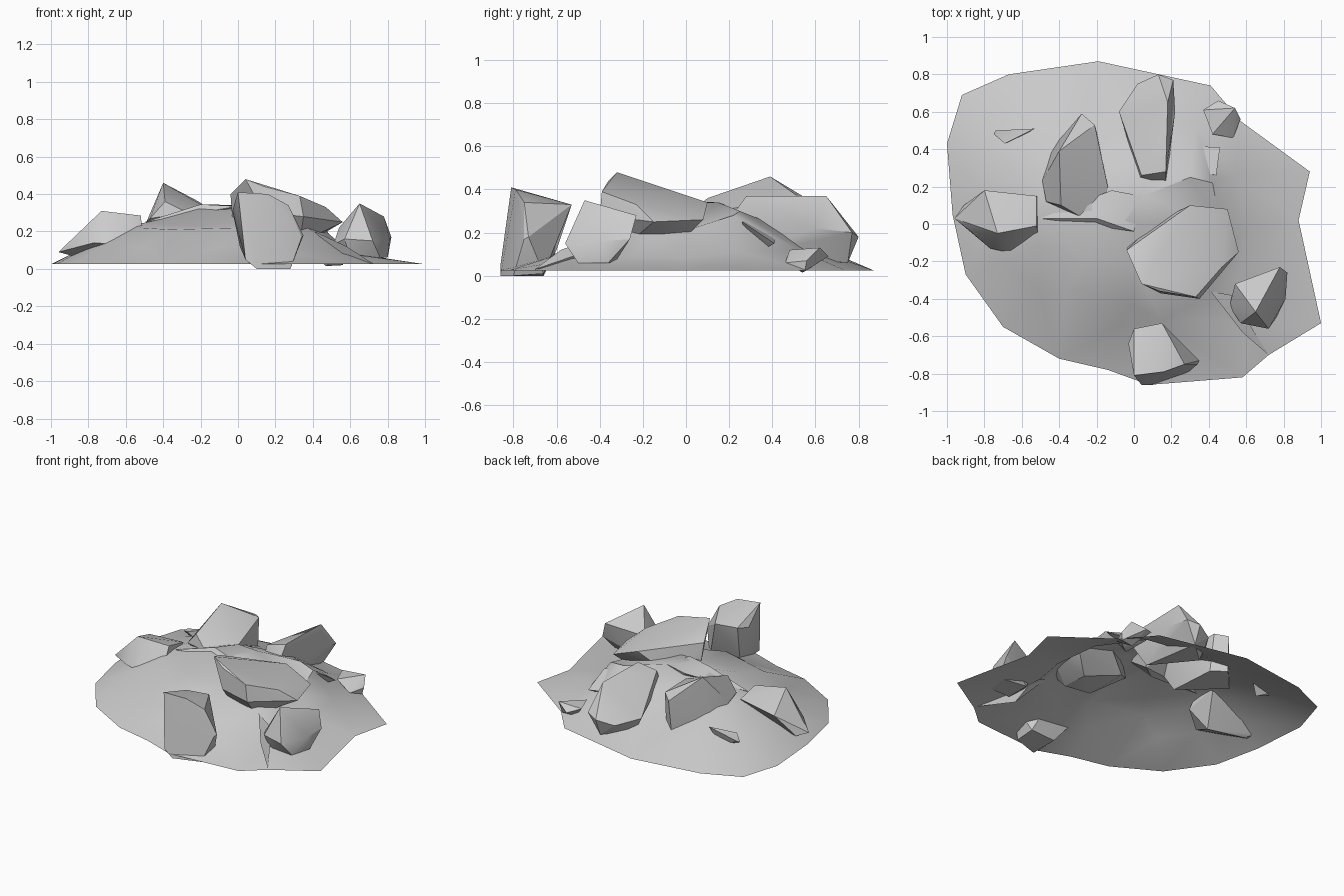
import bpy, bmesh, math
from mathutils import Vector
from mathutils.geometry import delaunay_2d_cdt


def finish(name, bm, angle):
    me = bpy.data.meshes.new(name)
    bm.normal_update()
    bm.to_mesh(me)
    bm.free()
    ob = bpy.data.objects.new(name, me)
    bpy.context.collection.objects.link(ob)
    bpy.ops.object.select_all(action='DESELECT')
    ob.select_set(True)
    bpy.context.view_layer.objects.active = ob
    bpy.ops.object.shade_smooth_by_angle(angle=math.radians(angle))
    return ob


def rock(name, *corners):
    """Angular boulder: convex hull of its corner points."""
    bm = bmesh.new()
    for c in corners:
        bm.verts.new(c)
    bmesh.ops.convex_hull(bm, input=bm.verts)
    loose = [v for v in bm.verts if not v.link_faces]
    bmesh.ops.delete(bm, geom=loose, context='VERTS')
    bmesh.ops.recalc_face_normals(bm, faces=bm.faces)
    return finish(name, bm, 28)


# Mound: open-bottomed earth shell, flat rim outline and raised inner points
rim = [(-1, .43), (-.92, .69), (-.67, .80), (-.19, .87), (.41, .74), (.57, .55),
       (.94, .28), (.88, .02), (1, -.53), (.72, -.70), (.58, -.82), (.08, -.86),
       (-.14, -.78), (-.40, -.72), (-.70, -.55), (-.90, -.27), (-.97, .05)]
ridge = [(-.57, .03, .235), (-.48, .03, .25), (-.2, .04, .335), (0, .01, .34),
         (.05, .15, .34), (-.42, .3, .26), (-.13, .3, .27), (.1, .4, .24),
         (.3, .25, .30), (.42, .22, .28), (.46, 0, .21), (.3, -.25, .26), (.42, -.36, .19)]
ledge = [(-.36, -.34, .21), (-.25, -.2, .23), (0, -.2, .25), (.07, -.35, .24),
         (0, -.43, .22)]
slopes = [(.54, .26, .11), (.61, -.02, .08), (-.25, .63, .11), (-.03, .55, .14),
          (-.7, .42, .14), (-.75, .06, .15), (.15, -.52, .12), (-.1, -.55, .12),
          (-.5, -.37, .12), (-.52, -.12, .22), (.6, -.53, .08), (.56, -.25, .09),
          (.33, .52, .12), (-.45, .6, .14), (-.68, -.2, .14), (.46, -.17, .19)]
pts = [Vector((x, y, .025)) for x, y in rim] + [Vector(p) for p in ridge + ledge + slopes]
n = len(rim)
creases = [(n + i, n + i + 1) for i in (0, 1, 2, 3, 13, 14, 15, 16)]
edges = [(i, (i + 1) % n) for i in range(n)] + creases
res = delaunay_2d_cdt([p.xy for p in pts], edges, [], 1, 1e-5)
bm = bmesh.new()
vs = [bm.verts.new((co.x, co.y, pts[o[0]].z if o else .025)) for co, o in zip(res[0], res[3])]
for f in res[2]:
    face = bm.faces.new([vs[i] for i in f])
    face.normal_update()
    if face.normal.z < 0:
        face.normal_flip()
finish("mound", bm, 35)

# Slab tilted over the crest
rock("top_slab", (.04, -.32, .48), (.14, -.36, .44), (.33, -.39, .39), (.47, -.23, .33),
     (.56, -.15, .25), (.50, .08, .26), (.30, .10, .34), (-.04, -.14, .40),
     (-.03, -.12, .26), (.14, -.37, .30), (.35, -.40, .28), (.46, .02, .20),
     (.1, 0, .18), (.15, -.25, .14), (.33, -.28, .14), (.34, -.08, .12))

# Cap stone along the crest
rock("crest_stone", (-.5, .03, .25), (-.2, .03, .345), (0, -.04, .335), (.04, .15, .34),
     (-.12, .18, .33), (-.1, .05, .22), (0, .12, .22))

# Upright boulder at the front
rock("front_boulder", (0, -.81, .41), (.16, -.79, .40), (.27, -.75, .34), (.15, -.53, .33),
     (0, -.56, .33), (-.03, -.64, .31), (.35, -.73, .18), (.34, -.75, .17),
     (.28, -.80, 0), (.10, -.86, 0), (.04, -.86, .05), (.1, -.66, 0), (.28, -.66, .01),
     (.01, -.6, .12))

# Boulder on the right slope
rock("right_boulder", (.65, -.47, .35), (.54, -.32, .22), (.78, -.23, .28), (.82, -.26, .17),
     (.81, -.40, .16), (.72, -.56, .15), (.57, -.53, .16), (.51, -.44, .13),
     (.80, -.36, .06), (.6, -.5, .06), (.76, -.5, .06), (.6, -.33, .06))

# Boulder on the left slope
rock("left_boulder", (-.73, -.05, .31), (-.52, -.01, .285), (-.52, .15, .25), (-.8, .18, .22),
     (-.91, .1, .08), (-.96, .03, .09), (-.87, -.04, .15), (-.77, -.13, .14),
     (-.64, -.16, .13), (-.51, -.07, .19), (-.6, 0, .05), (-.85, .05, .06))

# Two long boulders behind the crest
rock("back_left_boulder", (-.4, .39, .46), (-.39, .10, .36), (-.28, .59, .34), (-.21, .53, .36),
     (-.14, .2, .31), (-.16, .06, .28), (-.27, .03, .30), (-.47, .12, .27),
     (-.49, .23, .25), (-.46, .38, .12), (-.29, .57, .10), (-.2, .5, .10), (-.2, .15, .12))
rock("back_boulder", (.04, .26, .34), (.17, .28, .37), (.18, .65, .37), (.21, .77, .20),
     (.13, .80, .18), (.02, .75, .15), (-.08, .60, .17), (.22, .6, .22),
     (.17, .20, .26), (.03, .24, .26), (.13, .75, .06), (.15, .3, .10), (-.03, .6, .07))

# Small stones and shards breaking through the slopes
rock("small_stone", (.37, .61, .12), (.45, .66, .09), (.54, .62, .13), (.57, .56, .07),
     (.53, .46, .06), (.42, .48, .12), (.47, .54, .015), (.56, .55, .02))
rock("left_shard", (-.75, .48, .14), (-.74, .50, .15), (-.53, .51, .20), (-.69, .43, .17),
     (-.6, .47, .08))
rock("ledge_shard", (.25, .30, .27), (.46, .41, .15), (.44, .26, .25), (.25, .42, .19),
     (.3, .28, .15), (.38, .35, .12))
rock("front_shard", (.41, -.36, .20), (.52, -.38, .14), (.72, -.70, .03), (.58, -.58, .12),
     (.55, -.5, .04))
